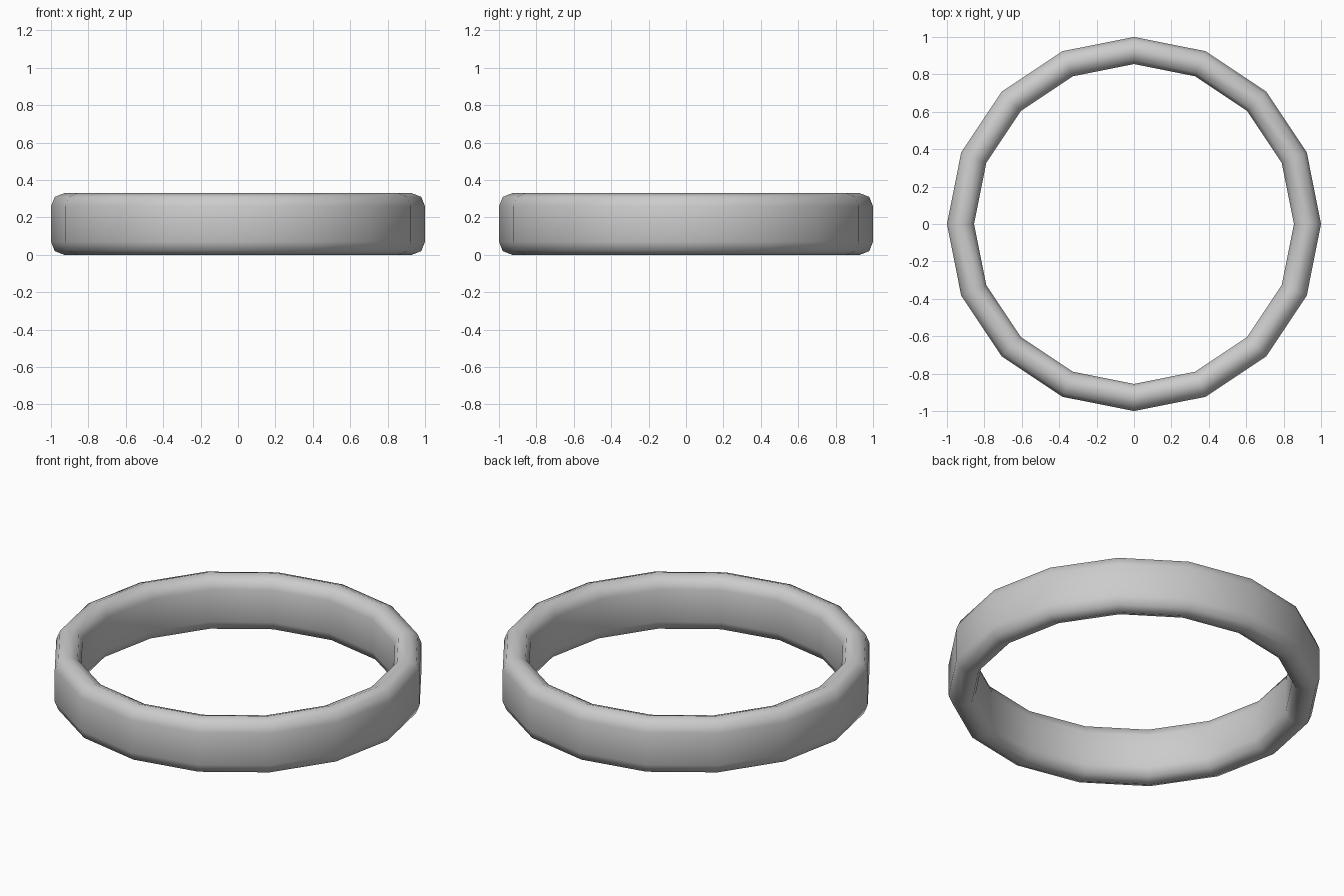
import bpy, bmesh
from math import cos, sin, pi

if "Cube" in bpy.data.objects:
    bpy.data.objects.remove(bpy.data.objects["Cube"])

SIDES = 16

# Rounded band cross-section (radius, height), upper half then mirrored below
H = 0.33
upper = [(1.0, 0.26), (0.98, 0.31), (0.928, H), (0.875, 0.31), (0.855, 0.26)]
profile = upper + [(r, H - z) for r, z in reversed(upper)]

# Sweep the section around z
bm = bmesh.new()
rings = []
for i in range(SIDES):
    a = 2 * pi * i / SIDES
    rings.append([bm.verts.new((r * cos(a), r * sin(a), z)) for r, z in profile])
n = len(profile)
for i in range(SIDES):
    p, q = rings[i], rings[(i + 1) % SIDES]
    for j in range(n):
        k = (j + 1) % n
        bm.faces.new((p[j], p[k], q[k], q[j]))
bmesh.ops.recalc_face_normals(bm, faces=bm.faces)
for f in bm.faces:
    f.smooth = True

# Ring band
mesh = bpy.data.meshes.new("ring_band")
bm.to_mesh(mesh)
bm.free()
band = bpy.data.objects.new("ring_band", mesh)
bpy.context.collection.objects.link(band)
